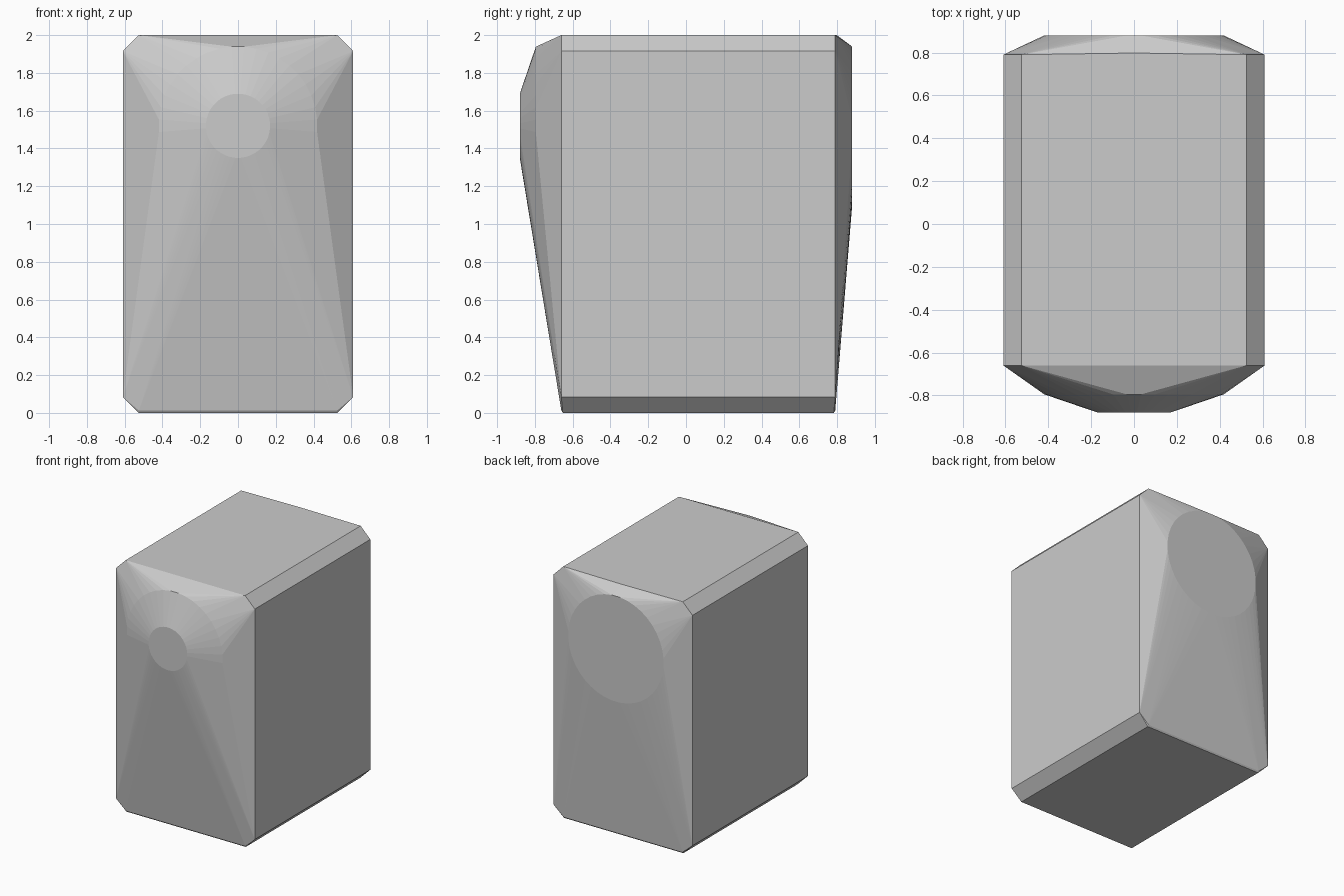
import bpy, bmesh, math

if "Cube" in bpy.data.objects:
    bpy.data.objects.remove(bpy.data.objects["Cube"])

W, H, C = 0.61, 2.0, 0.085        # half width, height, corner chamfer
SEG = 40
bm = bmesh.new()


def circle(y, r, z=1.52):
    for i in range(SEG):
        a = 2 * math.pi * (i + 0.5) / SEG
        bm.verts.new((r * math.cos(a), y, z + r * math.sin(a)))


# chamfered box section at both ends, with a tiny softened bottom edge
for y, inner in ((-0.66, -0.652), (0.79, 0.782)):
    for s in (-1, 1):
        for x, yy, z in ((W, y, C), (W, y, H - C), (W - C, y, H),
                         (W - C, y, 0.012), (W - C, inner, 0)):
            bm.verts.new((s * x, yy, z))

# stepped round boss on the front, single wide disc on the back
circle(-0.795, 0.42)
circle(-0.88, 0.17)
circle(0.88, 0.42)
bm.verts.new((0, 0.798, H))       # slight crown of the rear top edge

# wrap everything in one convex skin
res = bmesh.ops.convex_hull(bm, input=bm.verts)
loose = [v for v in bm.verts if not v.link_faces]
bmesh.ops.delete(bm, geom=loose, context='VERTS')
bmesh.ops.dissolve_limit(bm, angle_limit=math.radians(0.2),
                         verts=bm.verts, edges=bm.edges)
bmesh.ops.recalc_face_normals(bm, faces=bm.faces)

mesh = bpy.data.meshes.new("housing_shell")
bm.to_mesh(mesh)
bm.free()
shell = bpy.data.objects.new("housing_shell", mesh)
bpy.context.collection.objects.link(shell)
